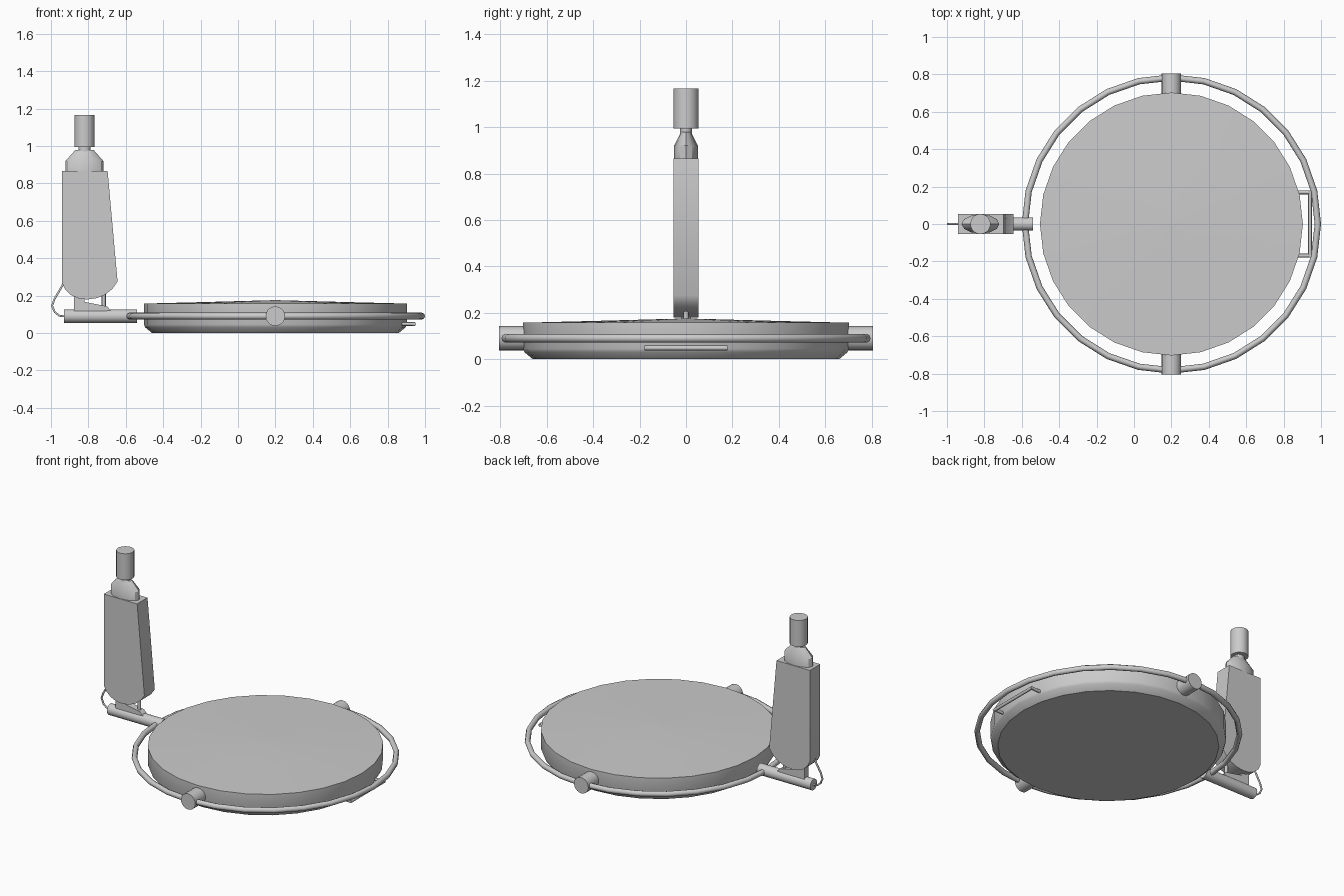
import bpy, bmesh, math
from mathutils import Vector

if "Cube" in bpy.data.objects:
    bpy.data.objects.remove(bpy.data.objects["Cube"])

GREY = (0.6, 0.6, 0.6, 1)
grey = bpy.data.materials.new("plain grey")
grey.use_nodes = True
grey.diffuse_color = GREY
grey.node_tree.nodes["Principled BSDF"].inputs["Base Color"].default_value = GREY


def finish(name, bm, smooth):
    bmesh.ops.recalc_face_normals(bm, faces=bm.faces)
    mesh = bpy.data.meshes.new(name)
    bm.to_mesh(mesh)
    bm.free()
    obj = bpy.data.objects.new(name, mesh)
    bpy.context.collection.objects.link(obj)
    mesh.materials.append(grey)
    bpy.ops.object.select_all(action="DESELECT")
    obj.select_set(True)
    bpy.context.view_layer.objects.active = obj
    bpy.ops.object.shade_smooth_by_angle(angle=math.radians(smooth))


def loft(name, rings, closed=False, smooth=35):
    """Skin a list of equal-length point rings and cap the ends."""
    bm = bmesh.new()
    loops = [[bm.verts.new(p) for p in ring] for ring in rings]
    n = len(loops[0])
    pairs = list(zip(loops, loops[1:]))
    if closed:
        pairs.append((loops[-1], loops[0]))
    else:
        bm.faces.new(loops[0])
        bm.faces.new(loops[-1])
    for a, b in pairs:
        for i in range(n):
            j = (i + 1) % n
            bm.faces.new((a[i], a[j], b[j], b[i]))
    finish(name, bm, smooth)


def ellipse(x, y, z, rx, ry, n):
    return [(x + rx * math.cos(i * math.tau / n), y + ry * math.sin(i * math.tau / n), z)
            for i in range(n)]


def turned(name, x, y, stations, n):
    """Stack of ellipses, each station being (z, rx, ry)."""
    loft(name, [ellipse(x, y, z, rx, ry, n) for z, rx, ry in stations])


def rod(name, start, end, radius, n=16):
    start, end = Vector(start), Vector(end)
    turn = (end - start).to_track_quat("Z", "Y")
    circle = [turn @ Vector(p) for p in ellipse(0, 0, 0, radius, radius, n)]
    loft(name, [[p + c for p in circle] for c in (start, end)], smooth=50)


def slab(name, outline, half):
    """Extrude an x-z outline symmetrically along y."""
    loft(name, [[(x, y, z) for x, z in outline] for y in (-half, half)], smooth=50)


def wire(name, points, radius):
    curve = bpy.data.curves.new(name, "CURVE")
    curve.dimensions = "3D"
    curve.bevel_depth = radius
    curve.bevel_resolution = 1
    curve.use_fill_caps = True
    spline = curve.splines.new("POLY")
    spline.points.add(len(points) - 1)
    for point, co in zip(spline.points, points):
        point.co = (*co, 1)
    curve.materials.append(grey)
    bpy.context.collection.objects.link(bpy.data.objects.new(name, curve))


CX, BAR_Z, BODY_X = 0.2, 0.09, -0.821
HOOP_R = 0.783

# Round pan with chamfered lower edge and slightly domed top
turned("pan", CX, 0, [(z, r, r) for z, r in (
    (0, 0.66), (0.03, 0.696), (0.045, 0.703), (0.157, 0.703),
    (0.166, 0.35), (0.175, 0.02))], 28)

# Surrounding hoop
sections = []
for i in range(28):
    a = i * math.tau / 28
    sections.append([(CX + (HOOP_R + u) * math.cos(a), (HOOP_R + u) * math.sin(a), BAR_Z + v)
                     for u, v, _ in ellipse(0, 0, 0, 0.017, 0.018, 8)])
loft("hoop", sections, closed=True, smooth=50)

# Pivot pins joining pan and hoop, and the arms of the pull handle
for side, label in ((-1, "front"), (1, "back")):
    rod(label + "_pivot", (CX, side * 0.67, BAR_Z), (CX, side * 0.805, BAR_Z), 0.052, 20)
    rod(label + "_handle_arm", (0.86, side * 0.169, 0.048), (0.945, side * 0.169, 0.048), 0.01, 8)
rod("handle_bar", (0.941, -0.178, 0.048), (0.941, 0.178, 0.048), 0.01, 8)

# Horizontal arm carrying the upright body
rod("arm", (-0.93, 0, BAR_Z), (-0.54, 0, BAR_Z), 0.036, 20)

# Upright tapered body with a rounded lower end
slab("body", [(-0.94, 0.865), (-0.94, 0.265), (-0.922, 0.23), (-0.892, 0.202),
              (-0.852, 0.184), (-0.806, 0.179), (-0.756, 0.186), (-0.711, 0.204),
              (-0.671, 0.236), (-0.644, 0.275), (-0.697, 0.865)], 0.054)

# Supports below the body
slab("main_support", [(-0.877, 0.11), (-0.877, 0.22), (-0.822, 0.22), (-0.822, 0.11)], 0.022)
slab("support_wedge", [(-0.83, 0.11), (-0.83, 0.168), (-0.7, 0.142), (-0.68, 0.12)], 0.022)
rod("support_post", (-0.718, 0, 0.13), (-0.718, 0, 0.23), 0.011, 8)

# Shoulder, neck and cap on top of the body
turned("shoulder", BODY_X, 0, [(0.855, 0.101, 0.051), (0.92, 0.101, 0.051),
                               (0.978, 0.049, 0.022)], 12)
turned("neck", BODY_X, 0, [(0.965, 0.033, 0.026), (1.005, 0.033, 0.026)], 16)
turned("cap", BODY_X, 0, [(0.993, 0.054, 0.054), (1.166, 0.054, 0.054)], 20)

# Thin cable looping from the body down to the arm
wire("cable", [(-0.93, 0, 0.27), (-0.95, 0, 0.235), (-0.982, 0, 0.18), (-0.994, 0, 0.145),
               (-0.98, 0, 0.112), (-0.955, 0, 0.092), (-0.92, 0, 0.088)], 0.006)
